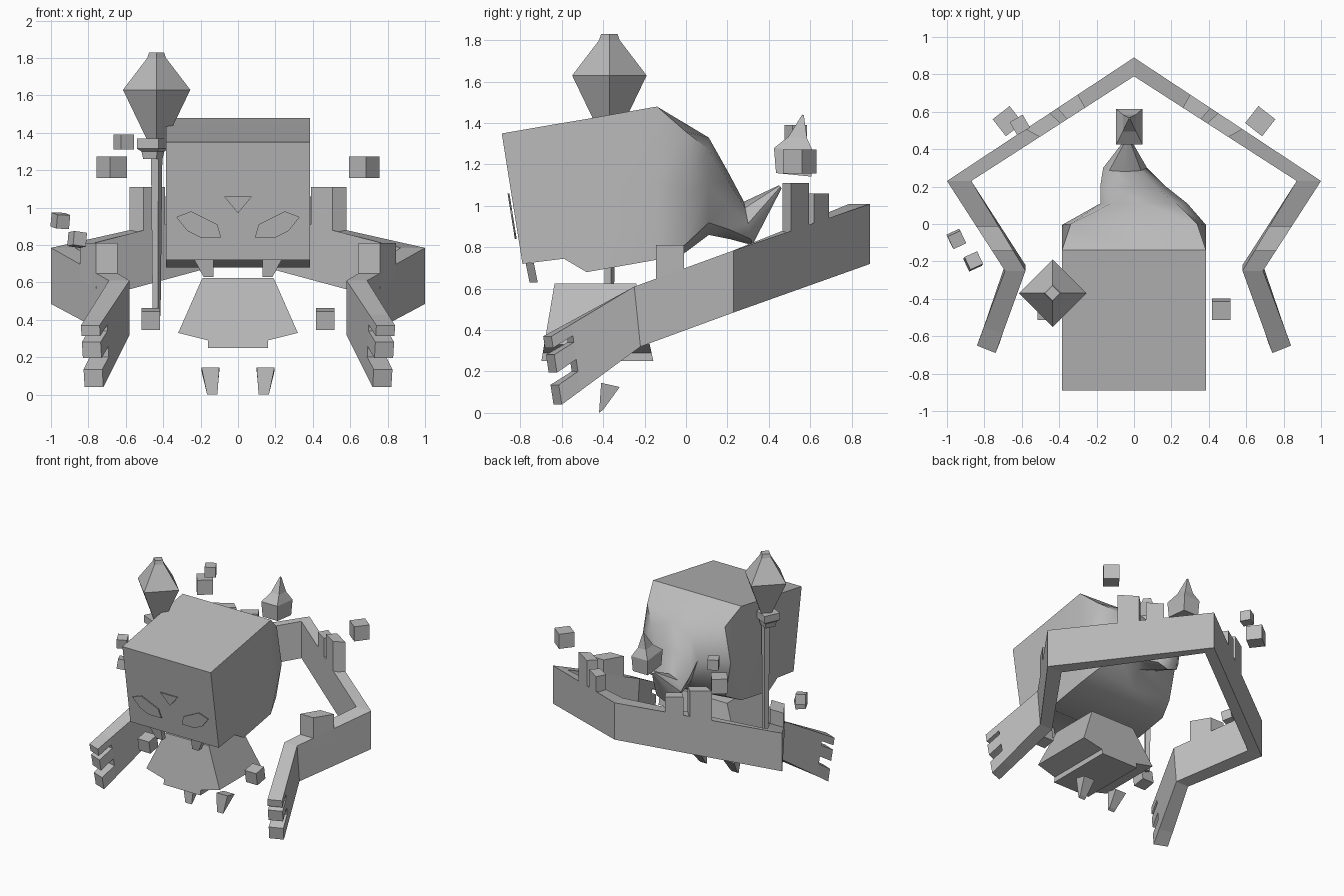
import bpy, bmesh, math
from mathutils import Vector, Matrix

if "Cube" in bpy.data.objects:
    bpy.data.objects.remove(bpy.data.objects["Cube"])

GREY = bpy.data.materials.new("stone_grey")
GREY.diffuse_color = (0.5, 0.5, 0.5, 1)
GREY.use_nodes = True
GREY.node_tree.nodes["Principled BSDF"].inputs["Base Color"].default_value = GREY.diffuse_color


def finish(name, bm, smooth=None):
    bmesh.ops.recalc_face_normals(bm, faces=bm.faces)
    me = bpy.data.meshes.new(name)
    bm.to_mesh(me)
    bm.free()
    me.materials.append(GREY)
    ob = bpy.data.objects.new(name, me)
    bpy.context.collection.objects.link(ob)
    if smooth:
        bpy.ops.object.select_all(action='DESELECT')
        ob.select_set(True)
        bpy.context.view_layer.objects.active = ob
        bpy.ops.object.shade_smooth_by_angle(angle=math.radians(smooth))
    return ob


def loft(name, rings, smooth=None):
    """Skin closed rings of equal length and cap both ends."""
    bm = bmesh.new()
    vs = [[bm.verts.new(p) for p in r] for r in rings]
    n = len(rings[0])
    for a, b in zip(vs, vs[1:]):
        for i in range(n):
            j = (i + 1) % n
            bm.faces.new((a[i], a[j], b[j], b[i]))
    bm.faces.new(vs[0])
    bm.faces.new(vs[-1])
    return finish(name, bm, smooth)


def square_stack(name, cx, cy, levels, turn):
    """Four-sided turned part; levels are (z, radius)."""
    rings = []
    for z, r in levels:
        rings.append([(cx + r * math.cos(turn + i * math.pi / 2),
                       cy + r * math.sin(turn + i * math.pi / 2), z) for i in range(4)])
    return loft(name, rings)


def cube(name, loc, size, rot=(0, 0, 0)):
    bm = bmesh.new()
    bmesh.ops.create_cube(bm, size=size)
    m = Matrix.Translation(loc)
    for a, ax in zip(rot, "XYZ"):
        m = m @ Matrix.Rotation(math.radians(a), 4, ax)
    bm.transform(m)
    return finish(name, bm)


# Hood: boxy front, twisting into a tail (top y,z, bottom y,z, left, right, corner)
hood = [
    (-.89, 1.35, -.79, .72, -.385, .385, 1),
    (-.60, 1.40, -.59, .745, -.385, .385, 1),
    (-.48, 1.42, -.48, .68, -.385, .385, 1),
    (-.14, 1.48, -.14, .74, -.385, .385, 1),
    (.00, 1.396, -.01, .77, -.385, .385, .88),
    (.11, 1.33, .11, .86, -.18, .285, .75),
    (.20, 1.17, .21, .84, -.18, .165, .72),
    (.28, 1.02, .32, .81, -.165, .07, .72),
    (.45, 1.10, .462, 1.085, -.045, -.02, .7),
]
rings = []
for ty, tz, by, bz, xl, xr, k in hood:
    ring = []
    for u, v in ((-1, -1), (0, -1), (1, -1), (1, 0), (1, 1), (0, 1), (-1, 1), (-1, 0)):
        if u and v:
            u, v = u * k, v * k
        t = (v + 1) / 2
        ring.append(((xl + xr) / 2 + u * (xr - xl) / 2, by + (ty - by) * t, bz + (tz - bz) * t))
    rings.append(ring)
loft("hood", rings, 45)


# Face plates and teeth
def face_plate(name, pts):
    def at(x, z, d):
        return (x, -.89 + (1.35 - z) * .159 - d, z)
    loft(name, [[at(x, z, d) for x, z in pts] for d in (.009, .018)])


face_plate("nose", [(-.075, 1.06), (.075, 1.06), (0, .97)])
eye = [(.33, .95), (.25, .98), (.11, .91), (.09, .84), (.2, .84), (.27, .875)]
for s, side in ((-1, "left"), (1, "right")):
    face_plate(side + "_eye", [(s * x, z) for x, z in eye])
    tooth = [(.235, .725), (.13, .725), (.13, .63), (.185, .63)]
    loft(side + "_tooth", [[(s * x, y + (.725 - z) * .2, z) for x, z in tooth]
                           for y in (-.775, -.735)])

# Robe: flared block with a lower middle
half = [(.19, .625), (.32, .33), (.16, .29), (.16, .25)]
outline = half + [(-x, z) for x, z in reversed(half)]
loft("robe", [[(x, y0 + s * (.625 - z), z) for x, z in outline]
              for y0, s in ((-.635, -.17), (-.24, .22))])

# Feet: pointed wedges
for s, side in ((-1, "left"), (1, "right")):
    loft(side + "_foot", [
        [(s * .195, -.41, .145), (s * .1, -.41, .145), (s * .1, -.32, .125), (s * .195, -.32, .125)],
        [(s * .165, -.42, 0), (s * .11, -.42, 0), (s * .11, -.40, .015), (s * .165, -.40, .015)]])

# Staff with collar and lantern
SX, SY = -.435, -.37
square_stack("staff_pole", SX, SY, [(.42, .022), (1.28, .032)], .3)
square_stack("staff_collar", SX - .02, SY, [(1.26, .055), (1.30, .065), (1.315, .09), (1.37, .09)], .35)
square_stack("lantern", SX, SY, [(1.37, .055), (1.63, .18), (1.80, .05), (1.83, .04)], 0)


# Arms: flat band from the back peak round to each hand
def section(s, outer, inner, top, bot, shift):
    o, i = Vector((s * outer[0], outer[1], 0)), Vector((s * inner[0], inner[1], 0))
    d = Vector((s * shift[0], shift[1], 0))
    up, dn = Vector((0, 0, top)), Vector((0, 0, bot))
    return [o + up, i + up, i + d + dn, o + d + dn]


def mix(a, b, t):
    return [p.lerp(q, t) for p, q in zip(a, b)]


def finger(sec, f0, f1):
    o0, i0, i1, o1 = sec
    return [o0.lerp(o1, f0), i0.lerp(i1, f0), i0.lerp(i1, f1), o0.lerp(o1, f1)]


def knob(name, a, b, t0, t1, z):
    out = []
    for t in (t0, t1):
        o, i = mix(a, b, t)[:2]
        lo, hi = min(o.z, i.z) - .08, z
        out.append([Vector((o.x, o.y, hi)), Vector((i.x, i.y, hi)),
                    Vector((i.x, i.y, lo)), Vector((o.x, o.y, lo))])
    loft(name, out)


for s, side in ((-1, "left"), (1, "right")):
    peak = section(s, (0, .89), (0, .79), 1.01, .72, (0, 0))
    elbow = section(s, (1, .23), (.87, .23), .785, .485, (0, 0))
    wrist = section(s, (.69, -.25), (.58, -.25), .61, .32, (0, .03))
    hand = section(s, (.84, -.65), (.74, -.69), .37, .04, (-.02, .05))
    palm = mix(wrist, hand, .76)
    loft(side + "_arm", [peak, elbow, wrist, palm])
    for n, (f0, f1) in enumerate(((0, .17), (.27, .53), (.71, 1))):
        loft(f"{side}_finger_{n + 1}", [finger(palm, f0, f1), finger(hand, f0, f1)])
    knob(side + "_forearm_knob", elbow, wrist, .5, .78, .81)
    knob(side + "_tall_knob", peak, elbow, .45, .58, 1.11)
    knob(side + "_low_knob", peak, elbow, .30, .41, 1.06)
    # Floating cubes on both sides
    cube(side + "_upper_cube", (s * .675, .55, 1.215), .115, (0, 0, s * -38))
    cube(side + "_lower_cube", (s * .467, -.455, .405), .1, (10, 0, 0))

# Extra floating cubes on the left
cube("small_cube_high", (-.61, .53, 1.35), .08, (0, 0, 30))
cube("small_cube_outer", (-.95, -.08, .93), .075, (8, 5, 25))
cube("small_cube_inner", (-.86, -.20, .83), .075, (-8, 5, 25))

# Floating spike behind the tail
rings = []
for z, cy, hx, hy in ((1.15, .52, .065, .085), (1.27, .52, .07, .095),
                      (1.33, .54, .035, .045), (1.44, .565, .004, .004)):
    rings.append([(-.025 + a * hx, cy + b * hy, z - b * hy * .1)
                  for a, b in ((-1, -1), (1, -1), (1, 1), (-1, 1))])
loft("floating_spike", rings)
